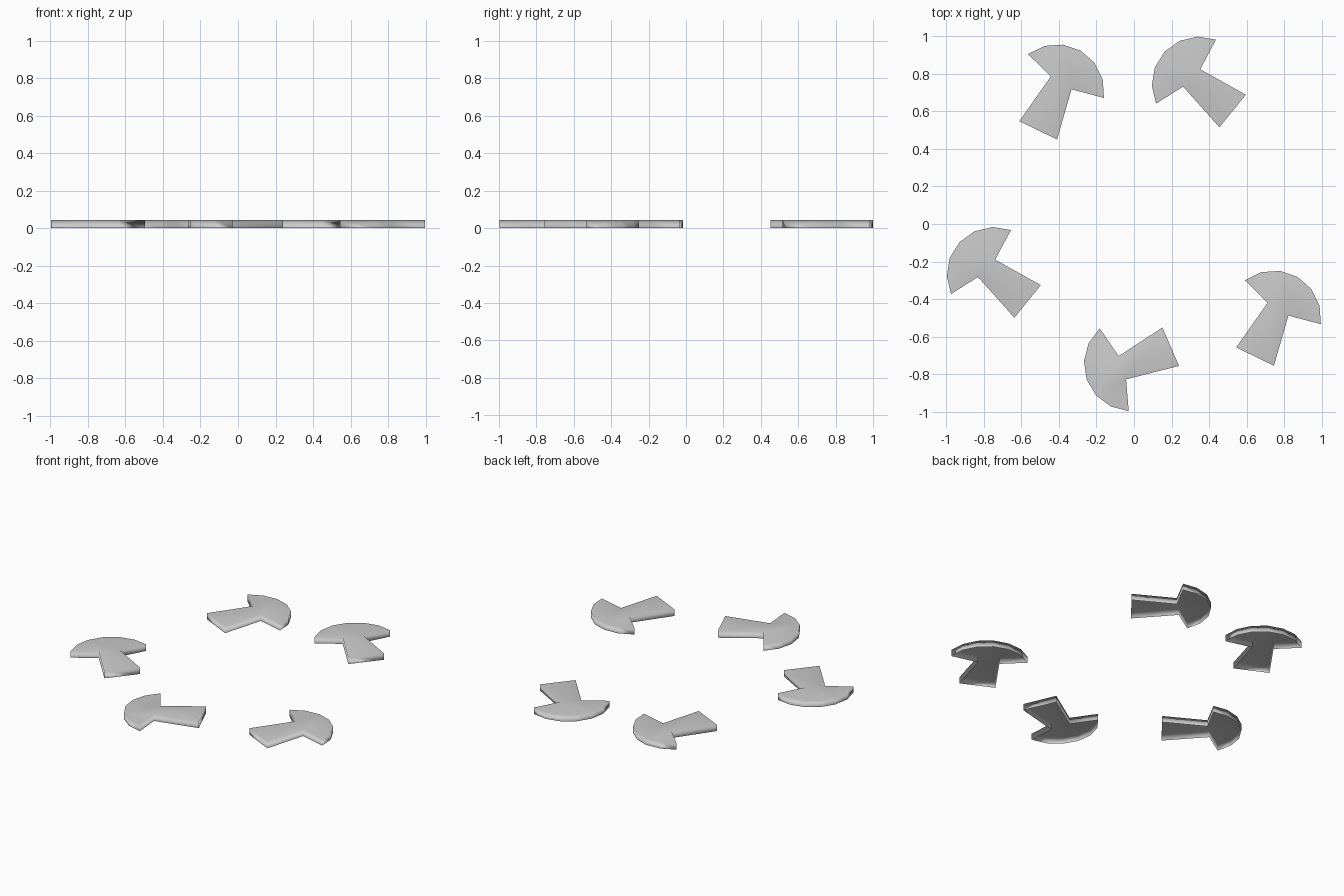
import bpy, bmesh
from math import sin, cos, radians

if "Cube" in bpy.data.objects:
    bpy.data.objects.remove(bpy.data.objects["Cube"])

HEIGHT = 0.043
RADIUS = 0.253

# Mushroom outline: six-sided cap arc, then the slightly skewed stem
arc = [(RADIUS * sin(radians(a)), RADIUS * cos(radians(a)))
       for a in (-67.5 + 22.5 * i for i in range(7))]
stem = [(0.061, 0.050), (0.128, -0.220), (-0.095, -0.236), (-0.069, 0.054)]


def mushroom(name, x, y, angle):
    # Top face with a skirt of walls, open underneath
    bm = bmesh.new()
    top = bm.faces.new([bm.verts.new((px, py, HEIGHT)) for px, py in arc + stem])
    walls = bmesh.ops.extrude_edge_only(bm, edges=bm.edges[:])["geom"]
    bmesh.ops.translate(bm, vec=(0, 0, -HEIGHT),
                        verts=[v for v in walls if isinstance(v, bmesh.types.BMVert)])
    bmesh.ops.recalc_face_normals(bm, faces=bm.faces)
    top.normal_update()
    if top.normal.z < 0:
        bmesh.ops.reverse_faces(bm, faces=bm.faces)
    for face in bm.faces:
        face.smooth = True
    mesh = bpy.data.meshes.new(name)
    bm.to_mesh(mesh)
    bm.free()
    obj = bpy.data.objects.new(name, mesh)
    obj.location = (x, y, 0)
    obj.rotation_euler.z = radians(angle)
    bpy.context.collection.objects.link(obj)
    # Soft rim shading while the large top face stays flat
    soft = obj.modifiers.new("soft_rim", "WEIGHTED_NORMAL")
    soft.mode = "FACE_AREA"
    soft.weight = 50


# Ring of five flat mushrooms
mushroom("mushroom_back_left", -0.411, 0.705, -30)
mushroom("mushroom_back_right", 0.348, 0.746, 46.9)
mushroom("mushroom_left", -0.745, -0.269, 46.9)
mushroom("mushroom_right", 0.745, -0.501, -30)
mushroom("mushroom_front", -0.014, -0.745, 109.3)
